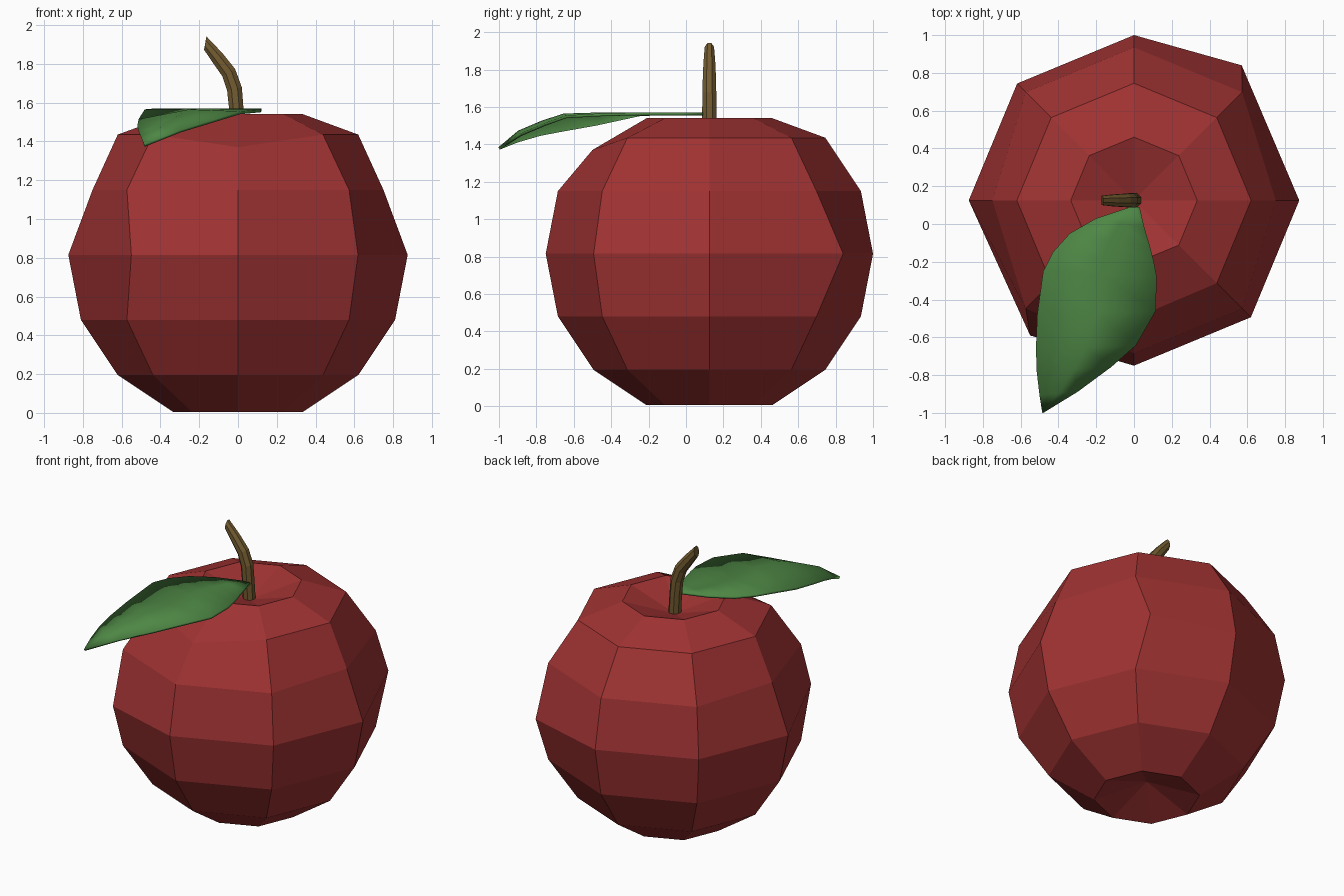
import bpy, bmesh, math

if "Cube" in bpy.data.objects:
    bpy.data.objects.remove(bpy.data.objects["Cube"])


def material(name, rgb):
    m = bpy.data.materials.new(name)
    m.diffuse_color = (*rgb, 1)
    m.use_nodes = True
    m.node_tree.nodes["Principled BSDF"].inputs["Base Color"].default_value = m.diffuse_color
    return m


def make(name, bm, mat):
    me = bpy.data.meshes.new(name)
    bm.to_mesh(me)
    bm.free()
    me.materials.append(mat)
    ob = bpy.data.objects.new(name, me)
    bpy.context.collection.objects.link(ob)
    return ob


def bridge(bm, rings):
    n = len(rings[0])
    for a, b in zip(rings, rings[1:]):
        for i in range(n):
            j = (i + 1) % n
            bm.faces.new((a[i], a[j], b[j], b[i]))


# Apple body: eight-sided lathe with dented poles and a few nudged corners
CY = 0.125
profile = [(0.335, 0.005), (0.62, 0.195), (0.81, 0.48), (0.875, 0.815),
           (0.81, 1.15), (0.62, 1.435), (0.335, 1.54)]
nudged = {(3, 1): (0.57, 0.84, 0.815), (3, 5): (-0.55, -0.59, 0.815),
          (4, 0): (0.75, CY, 1.15), (4, 4): (-0.75, CY, 1.15),
          (5, 6): (0, -0.5, 1.37)}
bm = bmesh.new()
rings = []
for k, (r, z) in enumerate(profile):
    ring = []
    for i in range(8):
        a = i * math.pi / 4
        co = nudged.get((k, i), (r * math.cos(a), CY + r * math.sin(a), z))
        ring.append(bm.verts.new(co))
    rings.append(ring)
bridge(bm, rings)
bottom = bm.verts.new((0, CY, 0.12))
top = bm.verts.new((0, CY, 1.43))
for i in range(8):
    j = (i + 1) % 8
    bm.faces.new((bottom, rings[0][j], rings[0][i]))
    bm.faces.new((top, rings[-1][i], rings[-1][j]))
make("apple_body", bm, material("apple_red", (0.35, 0.032, 0.032)))

# Stem: tilted octagonal sections (x, z, radius in plane, radius in y, tilt)
sections = [(0.0, 1.41, 0.042, 0.042, 0), (-0.008, 1.56, 0.04, 0.042, 4),
            (-0.018, 1.67, 0.042, 0.04, 12), (-0.048, 1.755, 0.041, 0.038, 30),
            (-0.105, 1.83, 0.038, 0.034, 48), (-0.169, 1.907, 0.038, 0.027, 80)]
bm = bmesh.new()
rings = []
for x, z, r, ry, tilt in sections:
    t = math.radians(tilt)
    ring = []
    for i in range(8):
        a = (i + 0.5) * math.pi / 4
        d = r * math.cos(a)
        ring.append(bm.verts.new((x + d * math.cos(t), CY + ry * math.sin(a),
                                  z + d * math.sin(t))))
    rings.append(ring)
bridge(bm, rings)
bm.faces.new(rings[0][::-1])
bm.faces.new(rings[-1])
make("stem", bm, material("stem_brown", (0.17, 0.105, 0.03)))

# Leaf: rows of left edge, midrib height, right edge, drooping toward the tip
rows = [((-0.02, 0.09, 1.555), 1.555, (0.03, 0.09, 1.555)),
        ((-0.20, 0.03, 1.555), 1.555, (0.055, -0.02, 1.555)),
        ((-0.34, -0.05, 1.555), 1.555, (0.085, -0.12, 1.555)),
        ((-0.43, -0.15, 1.555), 1.555, (0.105, -0.20, 1.555)),
        ((-0.48, -0.25, 1.55), 1.555, (0.12, -0.28, 1.555)),
        ((-0.51, -0.48, 1.50), 1.555, (0.115, -0.46, 1.55)),
        ((-0.515, -0.66, 1.468), 1.55, (0.01, -0.64, 1.54)),
        ((-0.51, -0.78, 1.445), 1.513, (-0.12, -0.75, 1.50)),
        ((-0.495, -0.90, 1.41), 1.46, (-0.30, -0.88, 1.445))]
bm = bmesh.new()
strips = []
for left, zm, right in rows:
    mid = ((left[0] + right[0]) / 2, (left[1] + right[1]) / 2, zm)
    strips.append([bm.verts.new(p) for p in (left, mid, right)])
for a, b in zip(strips, strips[1:]):
    for i in range(2):
        bm.faces.new((a[i], b[i], b[i + 1], a[i + 1]))
tip = bm.verts.new((-0.482, -0.995, 1.372))
for i in range(2):
    bm.faces.new((strips[-1][i], tip, strips[-1][i + 1]))
leaf = make("leaf", bm, material("leaf_green", (0.075, 0.24, 0.058)))
solid = leaf.modifiers.new("thickness", 'SOLIDIFY')
solid.thickness = 0.015
solid.offset = 1
bpy.context.view_layer.objects.active = leaf
leaf.select_set(True)
bpy.ops.object.shade_smooth_by_angle(angle=math.radians(40))
